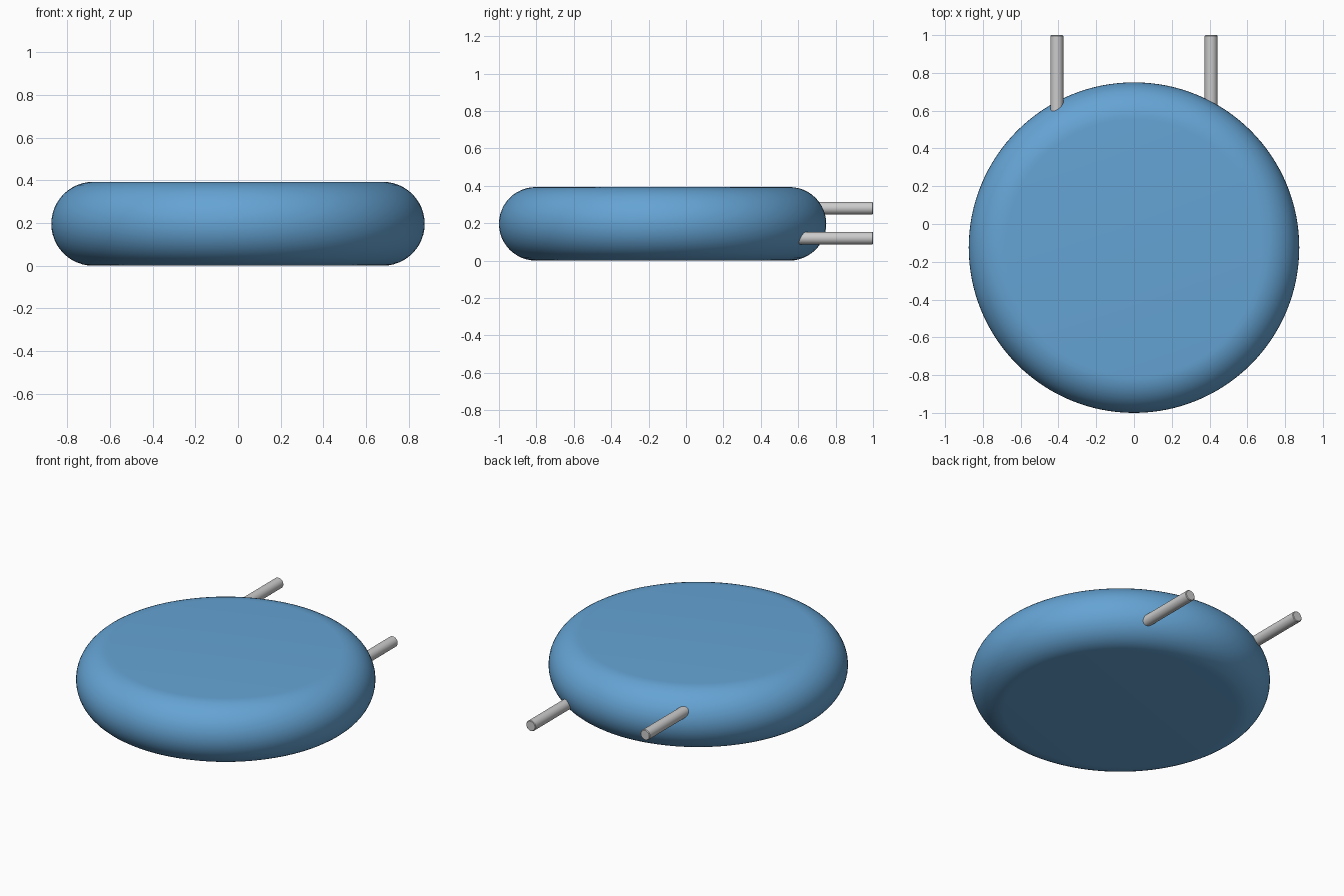
import bpy, bmesh
from math import sin, cos, pi

if "Cube" in bpy.data.objects:
    bpy.data.objects.remove(bpy.data.objects["Cube"])

CY, R, H = -0.125, 0.875, 0.393   # body centre y, outer radius, height
r = H / 2                         # rounded rim radius


def finish(bm, name, color=None):
    bmesh.ops.remove_doubles(bm, verts=bm.verts, dist=1e-5)
    bmesh.ops.recalc_face_normals(bm, faces=bm.faces)
    me = bpy.data.meshes.new(name)
    bm.to_mesh(me)
    bm.free()
    ob = bpy.data.objects.new(name, me)
    bpy.context.collection.objects.link(ob)
    if color:
        mat = bpy.data.materials.new(name + "_blue")
        mat.diffuse_color = color
        mat.use_nodes = True
        mat.node_tree.nodes["Principled BSDF"].inputs["Base Color"].default_value = mat.diffuse_color
        me.materials.append(mat)
    bpy.ops.object.select_all(action='DESELECT')
    ob.select_set(True)
    bpy.context.view_layer.objects.active = ob
    bpy.ops.object.shade_smooth_by_angle(angle=0.6)
    return ob


def lathe(name, profile, steps, color=None):
    """Spin a list of (radius, z) points around z."""
    bm = bmesh.new()
    vs = [bm.verts.new((p, 0, z)) for p, z in profile]
    es = [bm.edges.new(pair) for pair in zip(vs, vs[1:])]
    bmesh.ops.spin(bm, geom=vs + es, axis=(0, 0, 1), cent=(0, 0, 0),
                   angle=2 * pi, steps=steps)
    return finish(bm, name, color)


# Puck body: flat top and bottom with a full half-round rim
N = 24
rim = [(R - r + r * cos(a), r + r * sin(a))
       for a in (-pi / 2 + pi * i / N for i in range(N + 1))]
body = lathe("body", [(0, 0)] + rim + [(0, H)], 128, (0.13, 0.37, 0.66, 1))
body.location = (0, CY, 0)

# Pipe stubs leaving the back: upper on the left, lower on the right
PR, Y0, Y1, B = 0.034, 0.5, 1.0, 0.004
for name, x, z in (("upper_pipe", -0.408, 0.28), ("lower_pipe", 0.408, 0.12)):
    L = Y1 - Y0
    pipe = lathe(name, [(0, 0), (PR, 0), (PR, L - B), (PR - B, L), (0, L)], 32)
    pipe.rotation_euler = (-pi / 2, 0, 0)
    pipe.location = (x, Y0, z)
